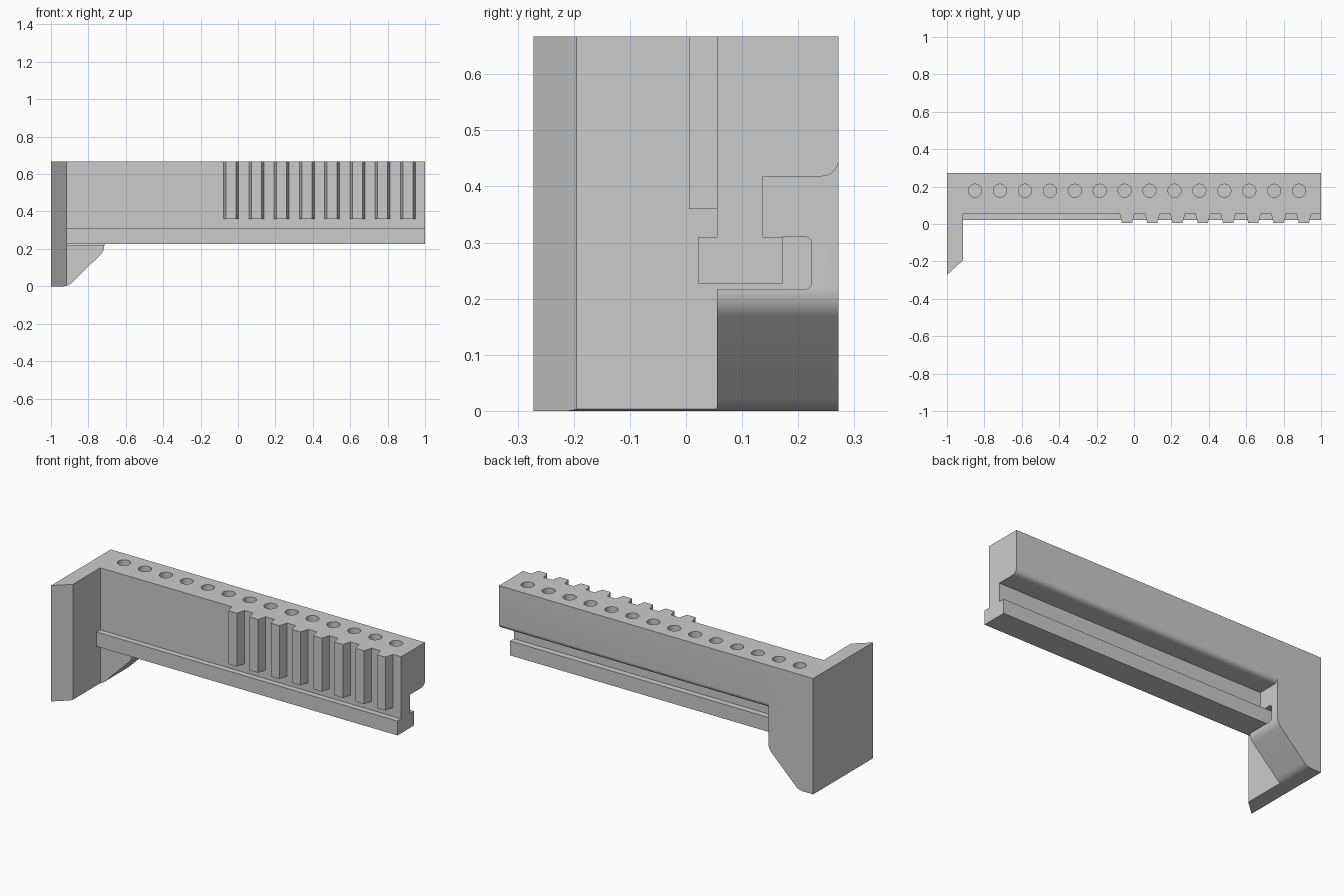
import bpy, bmesh, math

cube = bpy.data.objects.get("Cube")
if cube:
    bpy.data.objects.remove(cube, do_unlink=True)

TOP, BACK, FACE = 0.667, 0.272, 0.055   # top height, rear plane, front face of the beam
WALL, GUSSET = -0.915, -0.715           # inner face of end plate, tip of gusset

grey = bpy.data.materials.new("light_grey")
grey.use_nodes = True
colour = (0.6, 0.6, 0.6, 1)
grey.diffuse_color = colour
for node in grey.node_tree.nodes:
    if node.type == 'BSDF_PRINCIPLED':
        node.inputs["Base Color"].default_value = colour


def arc(cx, cy, r, start, end, steps=8):
    angles = [math.radians(start + (end - start) * i / steps) for i in range(steps + 1)]
    return [(cx + r * math.cos(a), cy + r * math.sin(a)) for a in angles]


def prism(name, outline, axis, lo, hi):
    """Extrude a 2D outline along one axis."""
    place = {'X': lambda a, b, d: (d, a, b),
             'Y': lambda a, b, d: (a, d, b),
             'Z': lambda a, b, d: (a, b, d)}[axis]
    bm = bmesh.new()
    ends = [[bm.verts.new(place(a, b, d)) for a, b in outline] for d in (lo, hi)]
    n = len(outline)
    bm.faces.new(ends[0])
    bm.faces.new(ends[1])
    for i in range(n):
        j = (i + 1) % n
        bm.faces.new((ends[0][i], ends[0][j], ends[1][j], ends[1][i]))
    bmesh.ops.recalc_face_normals(bm, faces=bm.faces)
    mesh = bpy.data.meshes.new(name)
    bm.to_mesh(mesh)
    bm.free()
    mesh.materials.append(grey)
    obj = bpy.data.objects.new(name, mesh)
    bpy.context.collection.objects.link(obj)
    return obj


def apply(obj, mod):
    bpy.context.view_layer.objects.active = obj
    bpy.ops.object.modifier_apply(modifier=mod.name)


def repeat(obj, count, step):
    mod = obj.modifiers.new("row", 'ARRAY')
    mod.count = count
    mod.use_relative_offset = False
    mod.use_constant_offset = True
    mod.constant_offset_displace = (step, 0, 0)
    apply(obj, mod)


def combine(obj, other, operation):
    mod = obj.modifiers.new("combine", 'BOOLEAN')
    mod.operation = operation
    mod.solver = 'EXACT'
    mod.object = other
    apply(obj, mod)
    bpy.data.objects.remove(other, do_unlink=True)


# End bracket: rounded gusset outline, trimmed by the plan with a chamfered front arm
R = 0.067
side = [(-1, TOP), (-1, 0)]
side += arc(-0.935, R, R, -90, -45)
side += arc(GUSSET - R, 0.217, R, -45, 0)
side += [(GUSSET, TOP)]
bracket = prism("end_bracket", side, 'Y', -0.4, BACK)
plan = [(-1.1, BACK + 0.1), (-1.1, -0.362), (WALL, -0.195), (WALL, FACE),
        (-0.6, FACE), (-0.6, BACK + 0.1)]
combine(bracket, prism("bracket_plan", plan, 'Z', -0.1, 0.8), 'INTERSECT')

# Clearance pocket around the rail inside the gusset
pocket = [(0.04, 0.31), (0.04, 0.217)]
pocket += arc(0.213, 0.227, 0.01, -90, 0, 4) + arc(0.213, 0.3, 0.01, 0, 90, 4)
combine(bracket, prism("pocket_cutter", pocket, 'X', WALL + 0.0005, -0.6), 'DIFFERENCE')

# Beam: upper body, neck and lower rail in one section
section = [(FACE, TOP), (FACE, 0.31), (0.022, 0.31), (0.022, 0.227),
           (0.172, 0.227), (0.172, 0.31), (0.137, 0.31), (0.137, 0.418)]
section += arc(BACK - 0.03, 0.448, 0.03, -90, 0) + [(BACK, TOP)]
beam = prism("rack_beam", section, 'X', -0.95, 1)
combine(beam, bracket, 'UNION')

# Row of tapered teeth on the front face
half = [(0.04, 0.09), (0.04, FACE), (0.027, 0.005)]
outline = half + [(-x, y) for x, y in reversed(half)]
teeth = prism("rack_teeth", [(x - 0.037, y) for x, y in outline], 'Z', 0.36, TOP)
repeat(teeth, 8, 0.135)
combine(beam, teeth, 'UNION')

# Row of blind round holes along the top
circle = arc(-0.85, 0.178, 0.035, 0, 360, 32)[:-1]
holes = prism("hole_cutter", circle, 'Z', 0.52, 0.75)
repeat(holes, 14, 0.1333)
combine(beam, holes, 'DIFFERENCE')

# Smooth rounds, sharp corners
bpy.ops.object.select_all(action='DESELECT')
beam.select_set(True)
bpy.context.view_layer.objects.active = beam
bpy.ops.object.shade_smooth_by_angle(angle=math.radians(30))
